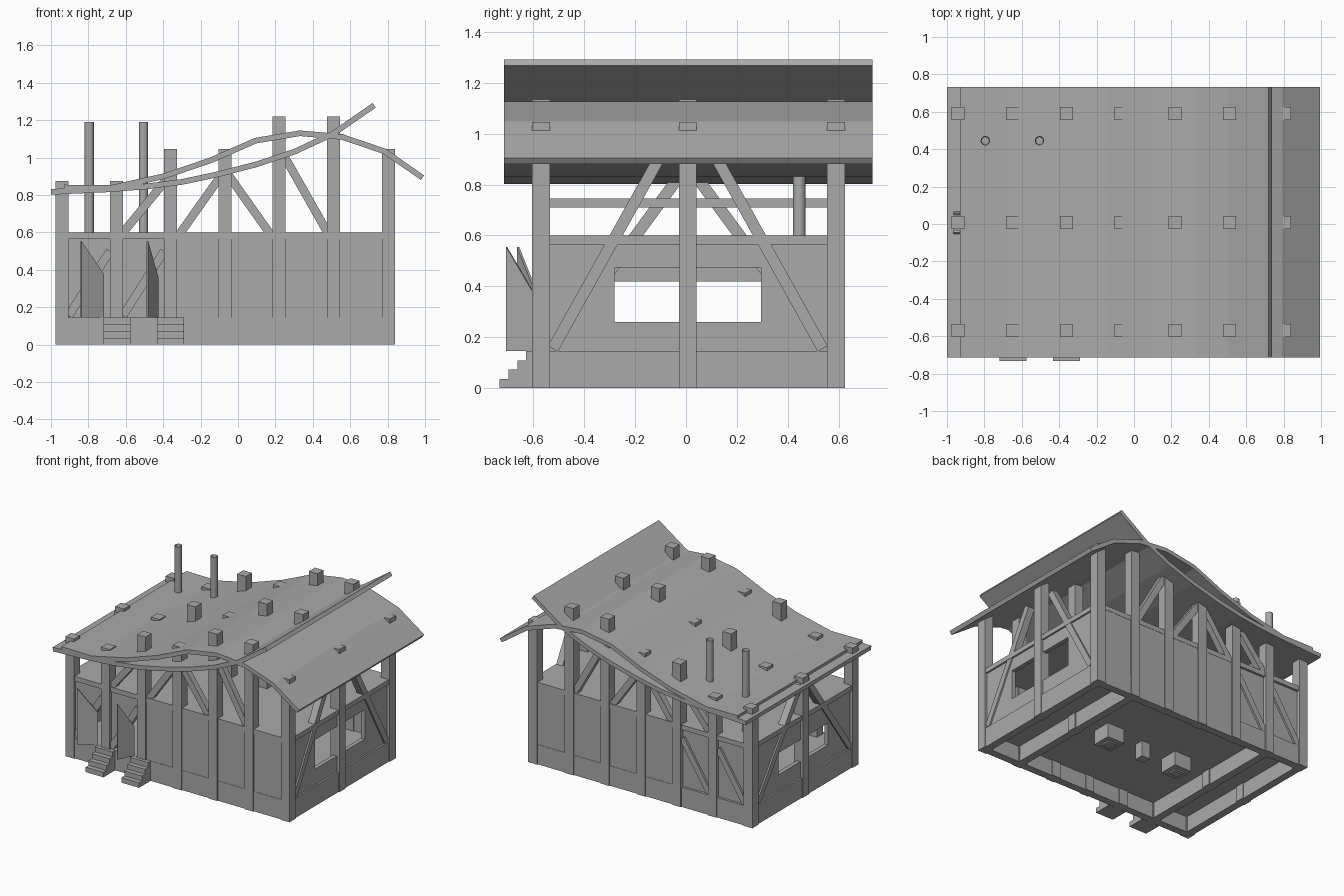
import bpy
import bmesh
from mathutils import Vector

cube = bpy.data.objects.get("Cube")
if cube:
    bpy.data.objects.remove(cube, do_unlink=True)

grey = bpy.data.materials.new("plain grey")
grey.use_nodes = True
tone = (0.4, 0.4, 0.4, 1)
grey.diffuse_color = tone
grey.node_tree.nodes["Principled BSDF"].inputs["Base Color"].default_value = tone


def prism(name, points, axis, a, b):
    """Extrude a 2D outline along an axis from a to b."""
    place = {"x": lambda p, d: (d, p[0], p[1]),
             "y": lambda p, d: (p[0], d, p[1]),
             "z": lambda p, d: (p[0], p[1], d)}[axis]
    bm = bmesh.new()
    low = [bm.verts.new(place(p, a)) for p in points]
    high = [bm.verts.new(place(p, b)) for p in points]
    bm.faces.new(low)
    bm.faces.new(high)
    for i in range(len(points)):
        j = (i + 1) % len(points)
        bm.faces.new((low[i], low[j], high[j], high[i]))
    bmesh.ops.recalc_face_normals(bm, faces=bm.faces)
    mesh = bpy.data.meshes.new(name)
    bm.to_mesh(mesh)
    bm.free()
    mesh.materials.append(grey)
    obj = bpy.data.objects.new(name, mesh)
    bpy.context.collection.objects.link(obj)
    return obj


def box(name, x0, x1, y0, y1, z0, z1):
    return prism(name, [(x0, y0), (x1, y0), (x1, y1), (x0, y1)], "z", z0, z1)


def brace(name, p, q, axis, a, b, width=0.045):
    """Sloping timber between two points of a wall plane."""
    p, q = Vector(p), Vector(q)
    d = (q - p).normalized() * width / 2
    n = Vector((-d.y, d.x))
    return prism(name, [p + n, p - n, q - n, q + n], axis, a, b)


# Main dimensions
POST_X = [-0.94, -0.65, -0.36, -0.07, 0.22, 0.51, 0.805]
POST_TOP = [0.875, 0.875, 1.045, 1.045, 1.22, 1.22, 1.045]
FRONT, MID, BACK = -0.57, 0.007, 0.59
H = 0.035
FLOOR, PLATE, WALL = 0.145, 0.565, 0.6
LEFT, RIGHT = POST_X[-1], POST_X[0]

# Posts, with wider footings under two of the middle ones
for x, top in zip(POST_X, POST_TOP):
    for row, y in (("front", FRONT), ("middle", MID), ("back", BACK)):
        box(row + "_post", x - H, x + H, y - H, y + H, 0, top)
for x in (POST_X[2], POST_X[4]):
    box("footing", x - 0.07, x + 0.07, MID - 0.07, MID + 0.07, 0.01, FLOOR)

# Floors and sills
box("floor", RIGHT, LEFT, FRONT, BACK, 0.115, FLOOR)
box("attic_floor", RIGHT, LEFT, FRONT, BACK, PLATE, WALL)
for y in (FRONT, BACK):
    box("long_sill", RIGHT, LEFT, y - 0.028, y + 0.028, 0, FLOOR)
    box("long_top_plate", RIGHT, LEFT, y - 0.028, y + 0.028, PLATE, WALL)
for x in (RIGHT, POST_X[1], POST_X[5], LEFT):
    box("cross_sill", x - 0.028, x + 0.028, FRONT, BACK, 0, FLOOR)
for x in (RIGHT, LEFT):
    box("end_top_plate", x - 0.028, x + 0.028, FRONT, BACK, PLATE, WALL)
box("cross_tie", POST_X[1] - 0.018, POST_X[1] + 0.018, FRONT, BACK, 0.71, 0.745)

# Long walls: closed bays, and two braced bays at the right end
box("front_wall", POST_X[2], LEFT, FRONT - 0.026, FRONT + 0.026, FLOOR, PLATE)
box("back_wall", POST_X[2], LEFT, BACK - 0.026, BACK + 0.026, FLOOR, PLATE)
box("back_braced_wall", RIGHT, POST_X[2], BACK - 0.02, BACK + 0.01, FLOOR, PLATE)
for left, right in zip(POST_X[:2], POST_X[1:3]):
    a, b = left + H, right - H
    prism("door_side_panel", [(a, FLOOR), (b, 0.5), (b, PLATE), (a, PLATE)],
          "y", FRONT - 0.015, FRONT + 0.015)
    for y in (FRONT, BACK):
        brace("bay_brace", (a, FLOOR + 0.01), (b, 0.5), "y", y - 0.024, y + 0.024)

# Upper braces under the roof
for p, q in (((-0.63, 0.58), (-0.385, 0.88)), ((-0.32, 0.58), (-0.09, 0.905)),
             ((0.18, 0.58), (-0.05, 0.905)), ((0.49, 0.58), (0.24, 1.02))):
    for y in (FRONT, BACK):
        brace("upper_brace", p, q, "y", y - 0.022, y + 0.022)

# End walls with a window each, and long braces to the middle post
for x, lintel, peak in ((LEFT, 0.475, 0.89), (RIGHT, 0.42, 0.83)):
    a, b = x - 0.015, x + 0.015
    box("end_wall_below_window", a, b, FRONT, BACK, FLOOR, 0.26)
    box("end_wall_above_window", a, b, FRONT, BACK, lintel, PLATE)
    box("end_wall_front_part", a, b, FRONT, -0.28, 0.26, lintel)
    box("end_wall_back_part", a, b, 0.295, BACK, 0.26, lintel)
    reach = 0.12 if x == LEFT else 0.035
    for side in (-1, 1):
        foot = MID + side * 0.53
        brace("end_brace", (foot, 0.155), (MID + side * reach, peak), "x",
              x - 0.026, x + 0.026)

# Open doors with slanted tops
for hinge, free, low in (((-0.72, -0.59), (-0.84, -0.66), 0.38),
                         ((-0.43, -0.59), (-0.485, -0.705), 0.36)):
    h, f = Vector(hinge), Vector(free)
    length = (f - h).length
    door = prism("door", [(0, 0), (length, 0), (length, 0.555 - FLOOR), (0, low - FLOOR)],
                 "y", -0.005, 0.005)
    door.location = (h.x, h.y, FLOOR)
    door.rotation_euler.z = Vector((1, 0)).angle_signed(f - h) * -1

# Entrance steps
for x in (-0.648, -0.36):
    outline = [(-0.6, 0), (-0.733, 0)]
    for i in range(4):
        y = -0.733 + i * 0.035
        outline += [(y, (i + 1) * FLOOR / 4), (y + 0.035, (i + 1) * FLOOR / 4)]
    outline[-1] = (-0.6, FLOOR)
    prism("steps", outline, "x", x - 0.072, x + 0.072)

# Roof: two bent sheets crossing each other
SHEETS = {
    "rising_roof": [(-1, 0.832), (-0.7, 0.845), (-0.5, 0.86), (-0.3, 0.885), (-0.1, 0.928),
                    (0.1, 0.98), (0.3, 1.047), (0.5, 1.14), (0.72, 1.292)],
    "arched_roof": [(-0.93, 0.855), (-0.68, 0.853), (-0.4, 0.915), (-0.15, 1.0), (0.09, 1.105),
                    (0.33, 1.145), (0.56, 1.125), (0.79, 1.047), (0.995, 0.905)],
}
for name, top in SHEETS.items():
    pts = [Vector(p) for p in top]
    under = []
    for i, p in enumerate(pts):
        d = (pts[min(i + 1, len(pts) - 1)] - pts[max(i - 1, 0)]).normalized()
        under.append(p + Vector((d.y, -d.x)) * 0.03)
    prism(name, pts + under[::-1], "y", -0.715, 0.733)

# Chimney pipes, hollow at the top
for x in (-0.795, -0.505):
    bpy.ops.mesh.primitive_cylinder_add(vertices=16, radius=0.025, depth=0.62,
                                        location=(x, 0.445, 0.88))
    pipe = bpy.context.object
    pipe.name = "chimney_pipe"
    pipe.data.materials.append(grey)
    bm = bmesh.new()
    bm.from_mesh(pipe.data)
    cap = [f for f in bm.faces if f.normal.z > 0.9]
    bmesh.ops.inset_region(bm, faces=cap, thickness=0.005)
    bmesh.ops.translate(bm, verts=cap[0].verts, vec=(0, 0, -0.1))
    bm.to_mesh(pipe.data)
    bm.free()
    bpy.ops.object.shade_smooth_by_angle()
